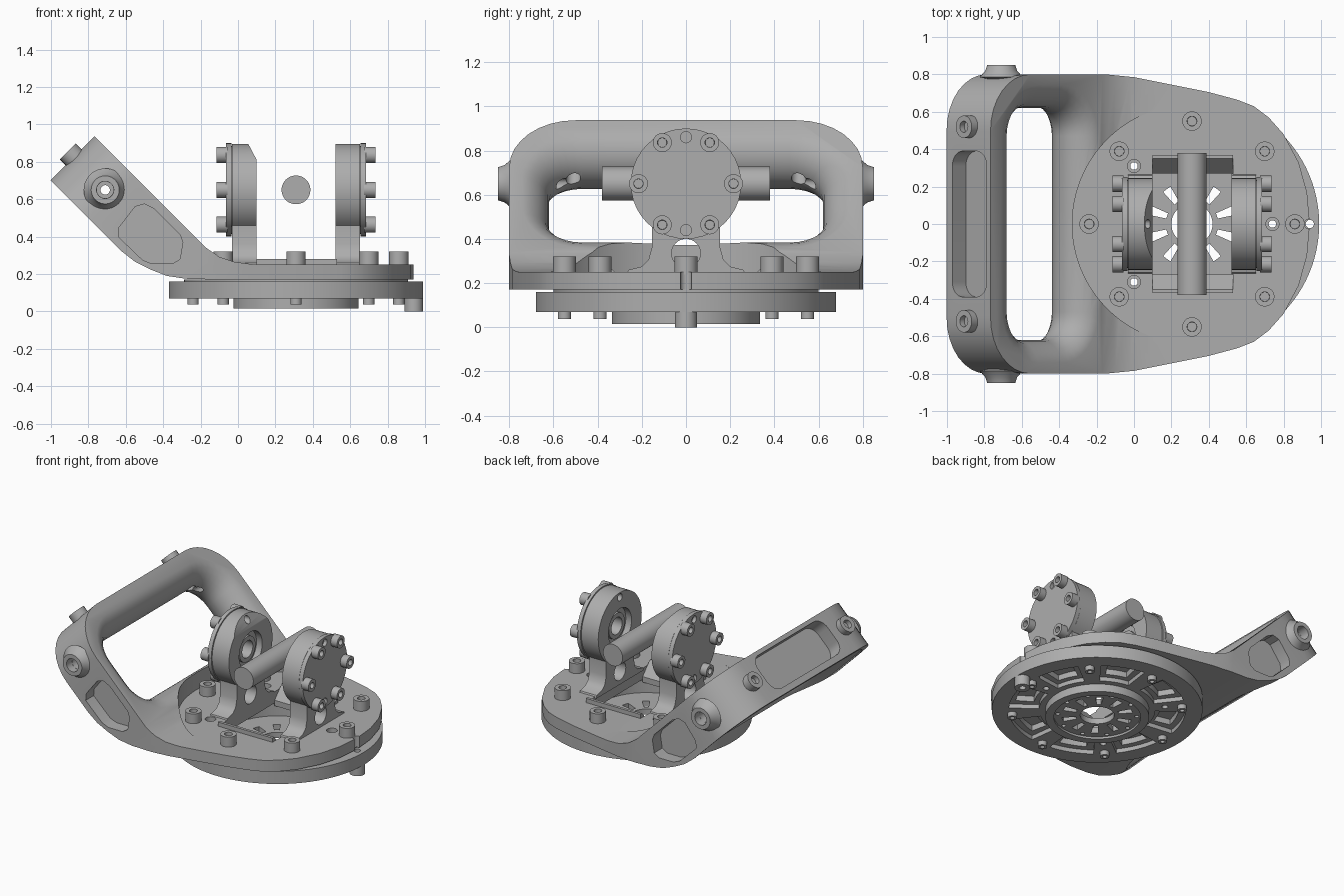
import bpy, bmesh, math
from mathutils import Matrix, Vector

if "Cube" in bpy.data.objects:
    bpy.data.objects.remove(bpy.data.objects["Cube"])

metal = bpy.data.materials.new("machined grey")
metal.use_nodes = True
grey = (0.42, 0.42, 0.42, 1)
metal.diffuse_color = grey
metal.node_tree.nodes["Principled BSDF"].inputs["Base Color"].default_value = grey


def frame(a, b, c, origin=(0, 0, 0)):
    """Matrix that sends local x, y, z to the directions a, b, c."""
    m = Matrix((a, b, c)).transposed().to_4x4()
    m.translation = origin
    return m


X, Y, Z = Vector((1, 0, 0)), Vector((0, 1, 0)), Vector((0, 0, 1))
U, W = (Z - X).normalized(), (Z + X).normalized()   # along and across the raised handle
HOLE = Vector((-0.56, 0, 0.505))                    # middle of the handle opening
UP = frame(X, Y, Z)
SIDE = frame(X, Z, Y)
ACROSS = frame(Y, Z, X)
SLOPE = frame(U, Y, W, HOLE)
END = frame(W, Y, U, HOLE)
CX = 0.31                                           # axis of the round base


def finish_mesh(name, bm, m):
    bmesh.ops.transform(bm, matrix=m, verts=bm.verts)
    bmesh.ops.recalc_face_normals(bm, faces=bm.faces)
    me = bpy.data.meshes.new(name)
    bm.to_mesh(me)
    bm.free()
    ob = bpy.data.objects.new(name, me)
    bpy.context.collection.objects.link(ob)
    return ob


def loft(name, rings, m=UP, closed=False):
    """Skin rings of equal length; capped at both ends unless closed."""
    bm = bmesh.new()
    rows = [[bm.verts.new(p) for p in ring] for ring in rings]
    n = len(rows[0])
    pairs = list(zip(rows, rows[1:])) + ([(rows[-1], rows[0])] if closed else [])
    for r0, r1 in pairs:
        for i in range(n):
            j = (i + 1) % n
            bm.faces.new((r0[i], r0[j], r1[j], r1[i]))
    if not closed:
        bm.faces.new(rows[0])
        bm.faces.new(rows[-1])
    return finish_mesh(name, bm, m)


def prism(name, pts, lo, hi, m=UP):
    return loft(name, [[(a, b, h) for a, b in pts] for h in (lo, hi)], m)


def circle(r, cx=0, cy=0, n=40):
    return [(cx + r * math.cos(math.tau * i / n), cy + r * math.sin(math.tau * i / n)) for i in range(n)]


def disc(name, r, lo, hi, m=UP, cx=0, cy=0):
    return prism(name, circle(r, cx, cy), lo, hi, m)


def turned(name, profile, m=UP, cx=0, cy=0, n=64):
    return loft(name, [[(x, y, h) for x, y in circle(r, cx, cy, n)] for r, h in profile], m, True)


def round_rect(hx, hy, r, cx=0, cy=0, n=8):
    pts = []
    for k, (sx, sy) in enumerate([(1, 1), (-1, 1), (-1, -1), (1, -1)]):
        for i in range(n + 1):
            a = math.pi / 2 * (k + i / n)
            pts.append((cx + sx * (hx - r) + r * math.cos(a), cy + sy * (hy - r) + r * math.sin(a)))
    return pts


def sector(r0, r1, angle, half):
    steps = [angle + half * (i / 4 - 1) for i in range(9)]
    pts = [(r1, a) for a in steps] + [(r0, a) for a in reversed(steps)]
    return [(CX + r * math.cos(math.radians(a)), r * math.sin(math.radians(a))) for r, a in pts]


def cut(ob, tool, op='DIFFERENCE'):
    mod = ob.modifiers.new("cut", 'BOOLEAN')
    mod.operation, mod.solver, mod.object = op, 'EXACT', tool
    bpy.context.view_layer.objects.active = ob
    bpy.ops.object.modifier_apply(modifier=mod.name)
    bpy.data.objects.remove(tool)


def bolt(name, r, lo, hi, m=UP, cx=0, cy=0):
    """Cap screw head with a recessed socket at the hi end."""
    bm = bmesh.new()
    low, top = [[bm.verts.new((x, y, h)) for x, y in circle(r, cx, cy, 24)] for h in (lo, hi)]
    for i in range(24):
        bm.faces.new((low[i - 1], low[i], top[i], top[i - 1]))
    bm.faces.new(low[::-1])
    face = bm.faces.new(top)
    bmesh.ops.recalc_face_normals(bm, faces=bm.faces)
    bmesh.ops.inset_individual(bm, faces=[face], thickness=r * 0.5)
    bmesh.ops.inset_individual(bm, faces=[face], thickness=0.001, depth=-abs(hi - lo) * 0.5)
    return finish_mesh(name, bm, m)


# Body: side profile trimmed by the plan outline and the rounded handle end
side = [(0.97, 0.17), (-0.1, 0.17), (-0.28, 0.175), (-0.38, 0.19), (-0.47, 0.225), (-0.55, 0.265),
        (-0.62, 0.32), (-1.07, 0.77), (-0.84, 1.01), (-0.17, 0.34), (-0.1, 0.292), (-0.02, 0.265),
        (0.08, 0.252), (0.2, 0.25), (0.97, 0.25)]
plan = [(-1.3, 0.8), (-0.15, 0.8), (0, 0.785), (0.2, 0.745), (0.4, 0.705), (0.55, 0.665), (0.64, 0.63),
        (0.72, 0.57), (0.8, 0.48), (0.88, 0.33), (0.925, 0.17), (0.94, 0)]
plan += [(x, -y) for x, y in reversed(plan[:-1])]
body = prism("handle_body", side, -1, 1, SIDE)
cut(body, prism("trim", plan, -1, 2), 'INTERSECT')
cut(body, prism("trim", round_rect(1.726, 0.8, 0.3, -1.274), -2, 2, SLOPE), 'INTERSECT')

# Handle opening with fully rounded edges
R = 0.165
stations = [(-0.3, R)]
for i in range(13):
    a = math.pi * (i / 12 - 0.5)
    stations.append((R * math.sin(a), R * (1 - math.cos(a))))
stations.append((0.3, R))
cut(body, loft("opening", [[(x, y, t) for x, y in round_rect(0.24 + o, 0.62 + o, 0.15 + o)]
                           for t, o in stations], SLOPE))

# Flat round seat, mechanism window and the pocket in the grip
cut(body, prism("seat", circle(0.64, CX, 0, 96), 0.251, 0.7))
cut(body, prism("window", round_rect(0.215, 0.36, 0.03, 0.315), 0, 0.5))
cut(body, prism("grip_pocket", round_rect(0.13, 0.39, 0.08), 0.35, 0.7, END))

# Side pockets, pivot holes and grip screw holes
bm_pts = [(-0.64, 0.40), (-0.635, 0.45), (-0.55, 0.56), (-0.50, 0.575), (-0.45, 0.55), (-0.31, 0.41),
          (-0.295, 0.37), (-0.31, 0.28), (-0.35, 0.255), (-0.46, 0.255), (-0.51, 0.275)]
for s in (-1, 1):
    cut(body, prism("arm_pocket", bm_pts, s * 0.71, s * 0.9, SIDE))
    cut(body, disc("pivot_bore", 0.045, s * 0.74, s * 0.9, SIDE, -0.71, 0.65))
    cut(body, disc("screw_hole", 0.033, 0.1, 0.34, END, 0, s * 0.51))
cut(body, disc("pivot_hole", 0.025, -1, 1, SIDE, -0.71, 0.65))

# Round base with stepped pockets, hub slots and hub holes
base = turned("round_base", [(0.11, 0.03), (0.28, 0.03), (0.28, 0.015), (0.335, 0.015), (0.335, 0.07),
                             (0.68, 0.07), (0.68, 0.16), (0.6, 0.16), (0.6, 0.172), (0.36, 0.172),
                             (0.36, 0.07), (0.11, 0.07)], cx=CX, n=96)
for k in range(8):
    a = 22.5 + 45 * k
    cut(base, prism("pocket", sector(0.375, 0.57, a, 15), 0, 0.1))
    cut(base, prism("pocket", sector(0.41, 0.53, a, 10), 0, 0.14))
for k in range(10):
    cut(base, prism("slot", sector(0.14, 0.23, 18 + 36 * k, 6), 0, 0.2))
    a = math.radians(36 * k)
    cut(base, disc("hole", 0.014, 0, 0.05, UP, CX + 0.255 * math.cos(a), 0.255 * math.sin(a)))

# Dowel holes through body and base
for x, y in [(0, 0.31), (0, -0.31), (0.74, 0)]:
    for part in (body, base):
        cut(part, disc("dowel_hole", 0.02, -0.1, 0.5, UP, x, y))
    cut(body, disc("counterbore", 0.035, 0.21, 0.5, UP, x, y))
cut(body, disc("notch", 0.026, 0, 0.5, UP, 0.935, 0))
cut(base, disc("post_hole", 0.022, 0, 0.5, UP, 0.94, 0))
turned("locating_post", [(0.022, 0), (0.05, 0), (0.05, 0.15), (0.022, 0.15)], cx=0.94, n=32)

# Ring of screws above and below
for k in range(8):
    a = math.tau * k / 8
    x, y = CX + 0.55 * math.cos(a), 0.55 * math.sin(a)
    bolt(f"top_screw_{k}", 0.052, 0.24, 0.32, UP, x, y)
    bolt(f"bottom_screw_{k}", 0.03, 0.09, 0.037, UP, x, y)

# Handle bosses, grip screws and sloped window strips
for s, label in ((1, "back"), (-1, "front")):
    turned(f"{label}_boss", [(0.046, s * 0.77), (0.115, s * 0.785), (0.085, s * 0.82), (0.075, s * 0.85),
                             (0.046, s * 0.85)], SIDE, -0.71, 0.65, 40)
    bolt(f"{label}_grip_screw", 0.06, 0.43, 0.495, END, 0, s * 0.52)
    prism(f"{label}_window_strip", [(s * y, z) for y, z in [(0.37, 0.28), (0.35, 0.28), (0.27, 0.19),
                                                            (0.27, 0.15), (0.37, 0.15)]], 0.1, 0.53, ACROSS)

# Two facing uprights with caps, screws and bearings
arc = [math.radians(-50.8 + 281.6 * i / 48) for i in range(49)]
foot = [(0.27, 0.24), (0.26, 0.26), (0.2, 0.275), (0.17, 0.305), (0.155, 0.36)]
outline = foot + [(0.245 * math.cos(a), 0.65 + 0.245 * math.sin(a)) for a in arc]
outline += [(-y, z) for y, z in reversed(foot)]
for s, label in ((-1, "right"), (1, "left")):
    def at(d):
        return CX + s * d
    upright = prism(f"{label}_upright", outline, at(0.21), at(0.342), ACROSS)
    cap = disc(f"{label}_cap", 0.25, at(0.346), at(0.375), ACROSS, 0, 0.65)
    disc(f"{label}_cap_spacer", 0.235, at(0.335), at(0.35), ACROSS, 0, 0.65)
    cut(upright, disc("bore", 0.13, at(0.1), at(0.255), ACROSS, 0, 0.65))
    cut(upright, disc("bore", 0.085, at(0.1), at(0.33), ACROSS, 0, 0.65))
    cut(upright, disc("neck_hole", 0.065, at(0.1), at(0.4), ACROSS, 0, 0.335))
    if s < 0:
        cut(upright, prism("chamfer", [(0.05, 0.905), (0.1, 0.81), (0.2, 0.81), (0.2, 1)], -1, 1, SIDE))
    for part in (upright, cap):
        for z in (0.44, 0.86):
            cut(part, disc("dowel_hole", 0.025, at(0.1), at(0.5), ACROSS, 0, z))
    turned(f"{label}_bearing", [(0.06, at(0.235)), (0.09, at(0.235)), (0.09, at(0.32)), (0.06, at(0.32))],
           ACROSS, 0, 0.65, 40)
    for k in range(6):
        a = math.tau * k / 6
        bolt(f"{label}_cap_screw_{k}", 0.043, at(0.365), at(0.425), ACROSS,
             0.215 * math.cos(a), 0.65 + 0.215 * math.sin(a))

# Cross rod between the uprights
disc("cross_rod", 0.077, -0.38, 0.38, SIDE, CX, 0.65)

# Shared finish
bpy.ops.object.select_all(action='DESELECT')
for ob in bpy.context.scene.objects:
    if ob.type == 'MESH':
        ob.data.materials.clear()
        ob.data.materials.append(metal)
        ob.select_set(True)
        bpy.context.view_layer.objects.active = ob
bpy.ops.object.shade_smooth_by_angle(angle=math.radians(32))
